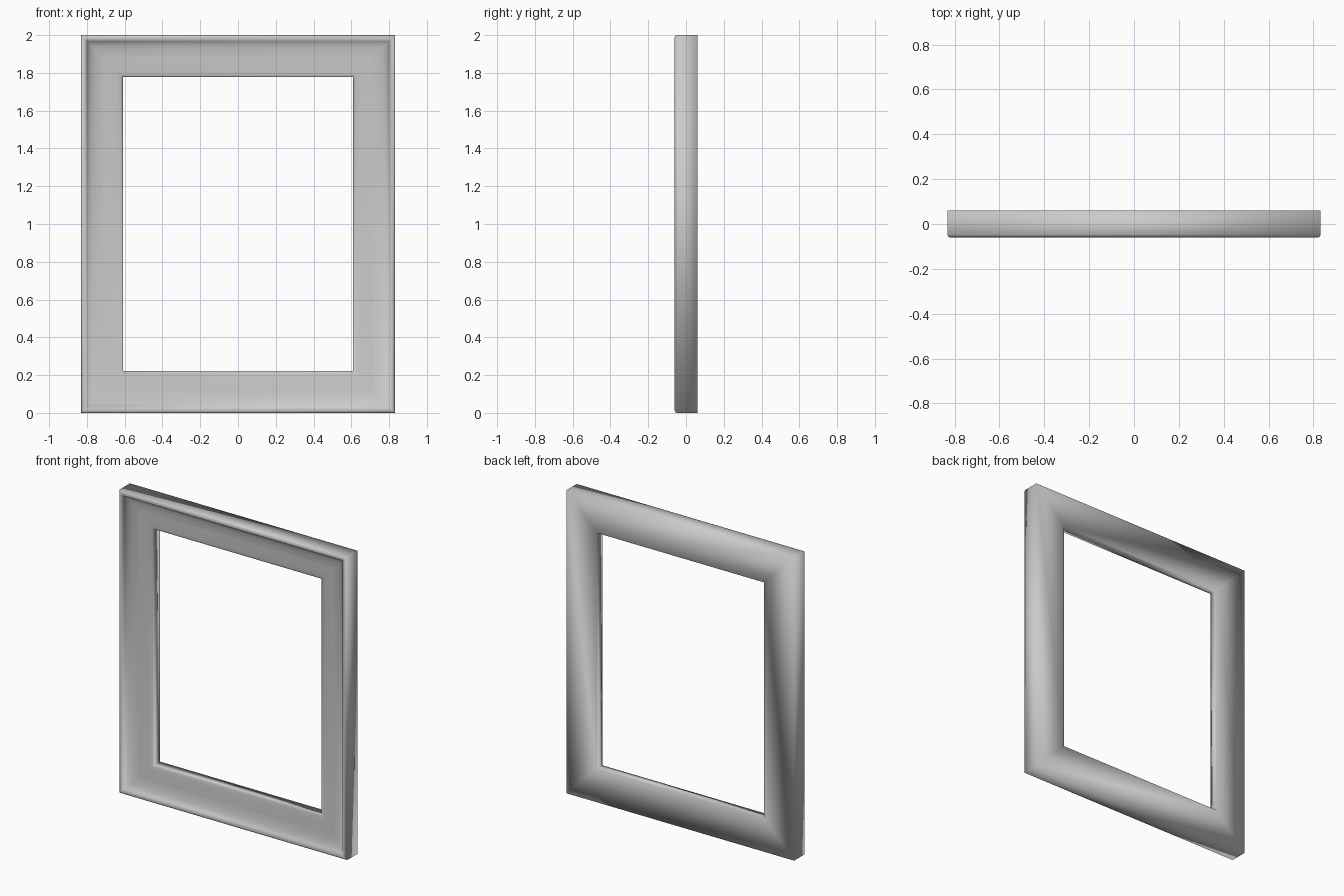
import bpy, bmesh

if "Cube" in bpy.data.objects:
    bpy.data.objects.remove(bpy.data.objects["Cube"])

HALF_W, HEIGHT = 0.832, 2.0


def sweep_frame(name, profile):
    """Sweep a mitred profile of (inset, y) points round the rectangle."""
    bm = bmesh.new()
    rings = []
    for inset, y in profile:
        x, lo, hi = HALF_W - inset, inset, HEIGHT - inset
        rings.append([bm.verts.new((px, y, pz)) for px, pz in
                      ((-x, lo), (x, lo), (x, hi), (-x, hi))])
    for a, b in zip(rings, rings[1:]):
        for i in range(4):
            j = (i + 1) % 4
            bm.faces.new((a[i], a[j], b[j], b[i]))
    for f in bm.faces:
        f.smooth = True
    mesh = bpy.data.meshes.new(name)
    bm.to_mesh(mesh)
    bm.free()
    obj = bpy.data.objects.new(name, mesh)
    bpy.context.collection.objects.link(obj)
    return obj


# Outer moulding: inner back wall, flat back, outer side, front bead and cove
sweep_frame("outer_moulding", [
    (0.222, 0.02), (0.222, 0.06), (0.0, 0.06), (0.0, -0.048),
    (0.004, -0.056), (0.012, -0.06), (0.022, -0.059), (0.030, -0.053),
    (0.036, -0.044), (0.046, -0.035), (0.062, -0.027), (0.085, -0.020),
    (0.115, -0.015)])

# Inner slip: gently sloped face running to the thin lip at the opening
sweep_frame("inner_slip", [
    (0.115, -0.015), (0.150, -0.012), (0.190, -0.008), (0.212, -0.004),
    (0.222, 0.002), (0.222, 0.02)])
